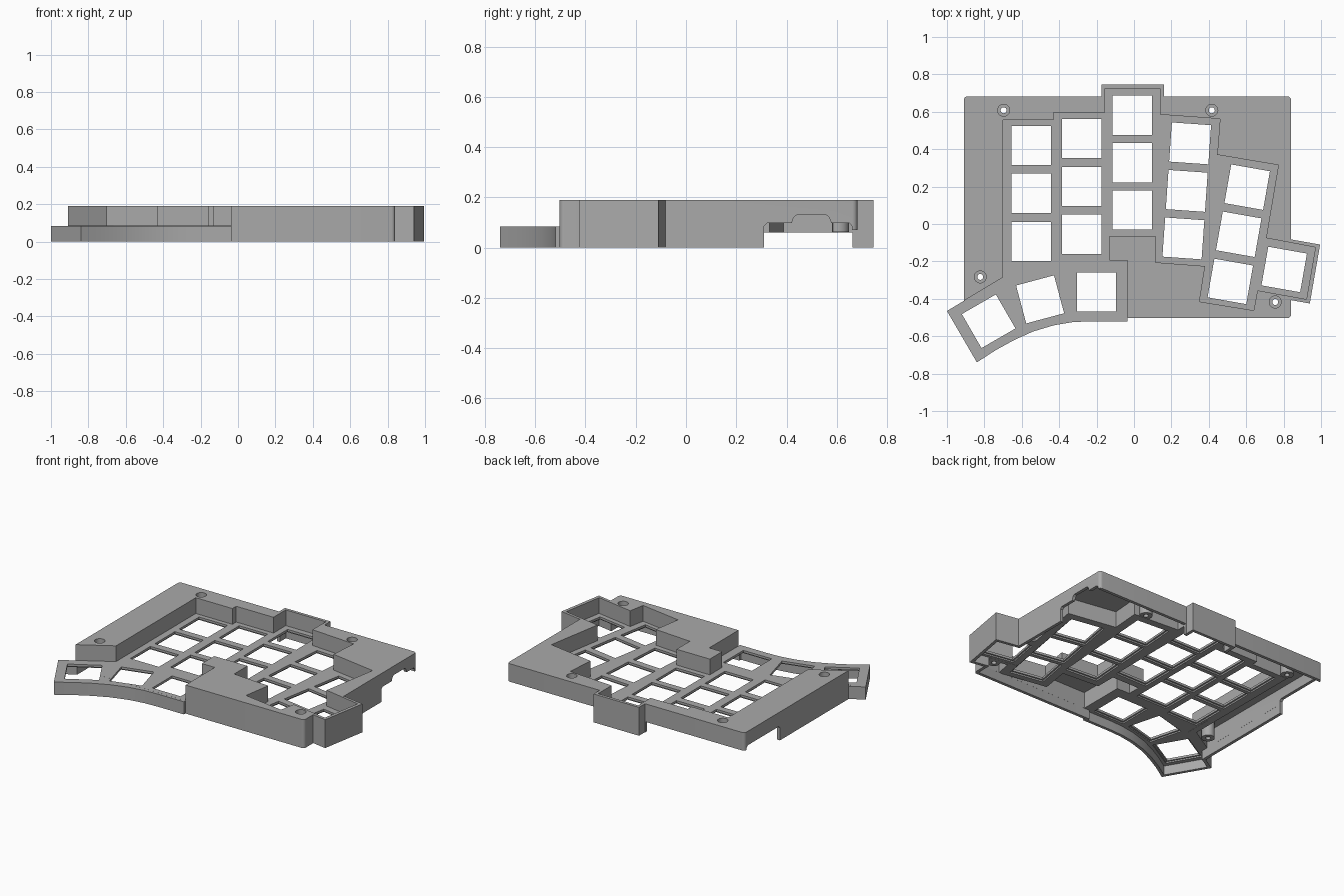
import bpy, bmesh, math
from mathutils import Vector, Matrix

cube = bpy.data.objects.get("Cube")
if cube:
    bpy.data.objects.remove(cube, do_unlink=True)

grey = bpy.data.materials.new("plain grey plastic")
grey.use_nodes = True
colour = (0.4, 0.4, 0.4, 1)
grey.diffuse_color = colour
grey.node_tree.nodes["Principled BSDF"].inputs["Base Color"].default_value = colour

TOP, PLATE, UNDER, ROOF, WALL = 0.19, 0.085, 0.06, 0.168, 0.02
TINY = 0.0004  # keeps cut surfaces from coinciding


def make(name, bm):
    bmesh.ops.recalc_face_normals(bm, faces=bm.faces)
    mesh = bpy.data.meshes.new(name)
    bm.to_mesh(mesh)
    bm.free()
    mesh.materials.append(grey)
    ob = bpy.data.objects.new(name, mesh)
    bpy.context.scene.collection.objects.link(ob)
    return ob


def add_prism(bm, points, low, high, turn=None):
    """Extrude an outline upwards, optionally turned by a matrix."""
    turn = turn or Matrix()
    bottom = [bm.verts.new(turn @ Vector((p[0], p[1], low))) for p in points]
    top = [bm.verts.new(turn @ Vector((p[0], p[1], high))) for p in points]
    bm.faces.new(bottom)
    bm.faces.new(top)
    for i in range(len(points)):
        j = (i + 1) % len(points)
        bm.faces.new((bottom[i], bottom[j], top[j], top[i]))


def prism(name, points, low, high, turn=None):
    bm = bmesh.new()
    add_prism(bm, points, low, high, turn)
    return make(name, bm)


def rect(x0, x1, y0, y1):
    return [(x0, y0), (x1, y0), (x1, y1), (x0, y1)]


def circle(x, y, r, n=24):
    return [(x + r * math.cos(math.tau * i / n), y + r * math.sin(math.tau * i / n))
            for i in range(n)]


def rounded(x0, x1, y0, y1, r):
    pts = []
    corners = [(x1 - r, y1 - r), (x0 + r, y1 - r), (x0 + r, y0 + r), (x1 - r, y0 + r)]
    for k, (cx, cy) in enumerate(corners):
        for i in range(6):
            a = (k + i / 5) * math.pi / 2
            pts.append((cx + r * math.cos(a), cy + r * math.sin(a)))
    return pts


def offset(points, d):
    """Mitred offset of an outline: positive grows, negative shrinks."""
    pts = [Vector(p) for p in points]
    n = len(pts)
    if sum(pts[i - 1].x * pts[i].y - pts[i].x * pts[i - 1].y for i in range(n)) < 0:
        pts.reverse()
    out = []
    for i in range(n):
        e1 = (pts[i] - pts[i - 1]).normalized()
        e2 = (pts[(i + 1) % n] - pts[i]).normalized()
        n1, n2 = Vector((e1.y, -e1.x)), Vector((e2.y, -e2.x))
        out.append(tuple(pts[i] + (n1 + n2) * d / (1 + n1.dot(n2))))
    return out


def volume(mesh):
    bm = bmesh.new()
    bm.from_mesh(mesh)
    size = bm.calc_volume(signed=True)
    bm.free()
    return size


def combine(target, tool, operation="DIFFERENCE"):
    """Apply a boolean, taking the first solver whose volume is plausible."""
    low, high = (0.15, 0.99999) if operation == "DIFFERENCE" else (1.00001, 2)
    before = volume(target.data)
    for solver in ("MANIFOLD", "EXACT"):
        mod = target.modifiers.new("cut", "BOOLEAN")
        mod.operation, mod.solver, mod.object = operation, solver, tool
        bpy.context.view_layer.update()
        graph = bpy.context.evaluated_depsgraph_get()
        mesh = bpy.data.meshes.new_from_object(target.evaluated_get(graph))
        target.modifiers.clear()
        if low < volume(mesh) / before < high:
            target.data = mesh
            break
    bpy.data.objects.remove(tool, do_unlink=True)


# Outlines
thumb_edge = [(-1, -0.465), (-0.84, -0.74), (-0.74, -0.675), (-0.64, -0.62),
              (-0.54, -0.575), (-0.43, -0.542), (-0.33, -0.525), (-0.23, -0.52),
              (-0.035, -0.52)]
well = [(-0.7, -0.285)] + thumb_edge + [
    (-0.035, -0.195), (-0.13, -0.195), (-0.13, -0.065), (0.115, -0.065),
    (0.115, -0.205), (0.38, -0.225), (0.35, -0.415), (0.64, -0.462),
    (0.66, -0.355), (0.922, -0.402), (0.97, -0.125), (0.706, -0.075),
    (0.772, 0.315), (0.445, 0.37), (0.46, 0.562), (0.14, 0.585), (0.14, 0.725),
    (-0.155, 0.725), (-0.155, 0.595), (-0.43, 0.595), (-0.43, 0.555), (-0.7, 0.555)]
thumb = [(-0.7, -0.1), (-0.7, -0.285)] + thumb_edge + [(-0.035, -0.1)]
shell = rounded(-0.91, 0.84, -0.503, 0.682, 0.02)
inside = rounded(-0.89, 0.82, -0.483, 0.662, 0.008)
bump = rect(-0.175, 0.16, 0.3, 0.745)
side_box = [(0.60, -0.04), (0.55, -0.356), (0.94, -0.425), (0.995, -0.11)]

# Main housing with the sunken key well and the low thumb wing
case = prism("keyboard_case", shell, 0, TOP)
for outline in (bump, side_box):
    combine(case, prism("block", outline, TINY, TOP - TINY), "UNION")
combine(case, prism("well_cutter", well, PLATE, 0.4))
combine(case, prism("thumb_wing", thumb, TINY, PLATE - TINY), "UNION")

# Hollow below the plate
hollows = [inside] + [offset(outline, -WALL) for outline in (bump, side_box, thumb)]
for i, outline in enumerate(hollows):
    combine(case, prism("hollow", outline, -0.2, UNDER + i * TINY))

# Hollow beneath the raised roof, outside the well walls
upper = prism("roof_hollow", offset(inside, -TINY), 0.04, ROOF)
combine(upper, prism("well_wall", offset(well, 0.022), -0.1, 0.4))
combine(case, upper)

# Key openings: x, y, turn in degrees
keys = [(-0.55, y, 0) for y in (0.42, 0.165, -0.093)]
keys += [(-0.28, y, 0) for y in (0.457, 0.2, -0.055)]
keys += [(-0.01, y, 0) for y in (0.582, 0.328, 0.075)]
keys += [(0.282 + k * 0.018, 0.177 + k * 0.254, -4) for k in (1, 0, -1)]
keys += [(0.56 + k * 0.045, -0.055 + k * 0.252, -10) for k in (1, 0, -1)]
keys += [(0.803, -0.243, -10), (-0.2, -0.363, 0), (-0.502, -0.403, 15), (-0.777, -0.52, 30)]
for half, low, high in ((0.105, -0.1, 0.3), (0.115, -0.1, 0.07)):
    bm = bmesh.new()
    for x, y, angle in keys:
        place = Matrix.Translation((x, y, 0)) @ Matrix.Rotation(math.radians(angle), 4, "Z")
        add_prism(bm, rect(-half, half, -half, half), low, high, place)
    combine(case, make("key_cutter", bm))

# Screw posts and their counterbored holes
screws = [(-0.697, 0.608), (0.416, 0.608), (-0.822, -0.283), (0.755, -0.417)]
for x, y in screws:
    combine(case, prism("screw_post", circle(x, y, 0.04), 0.063, 0.18), "UNION")
for r, low in ((0.032, 0.15), (0.016, -0.1)):
    bm = bmesh.new()
    for x, y in screws:
        add_prism(bm, circle(x, y, r), low, 0.4)
    combine(case, make("screw_cutter", bm))

# Port notches in the side walls; profile is (y, z) swept along x
along_x = Matrix(((0, 0, 1, 0), (1, 0, 0, 0), (0, 1, 0, 0), (0, 0, 0, 1)))
start = [(0.31, -0.1), (0.31, 0.085), (0.322, 0.097)]
port = [(0.42, 0.097), (0.428, 0.12), (0.44, 0.13), (0.558, 0.13), (0.57, 0.12), (0.578, 0.097)]
end = [(0.65, 0.097), (0.661, 0.085), (0.661, -0.1)]
combine(case, prism("right_notch", start + port + end, 0.8, 0.9, along_x))
combine(case, prism("left_notch", start + end, -0.95, -0.875, along_x))

# Raised lower edge of the back wall, either side of the bump
for x0, x1 in ((-0.95, -0.177), (0.162, 0.9)):
    combine(case, prism("back_notch", rect(x0, x1, 0.655, 0.72), -0.1, 0.07))

# Smooth only the round holes and corners
bpy.context.view_layer.objects.active = case
case.select_set(True)
bpy.ops.object.shade_smooth_by_angle(angle=math.radians(25))
